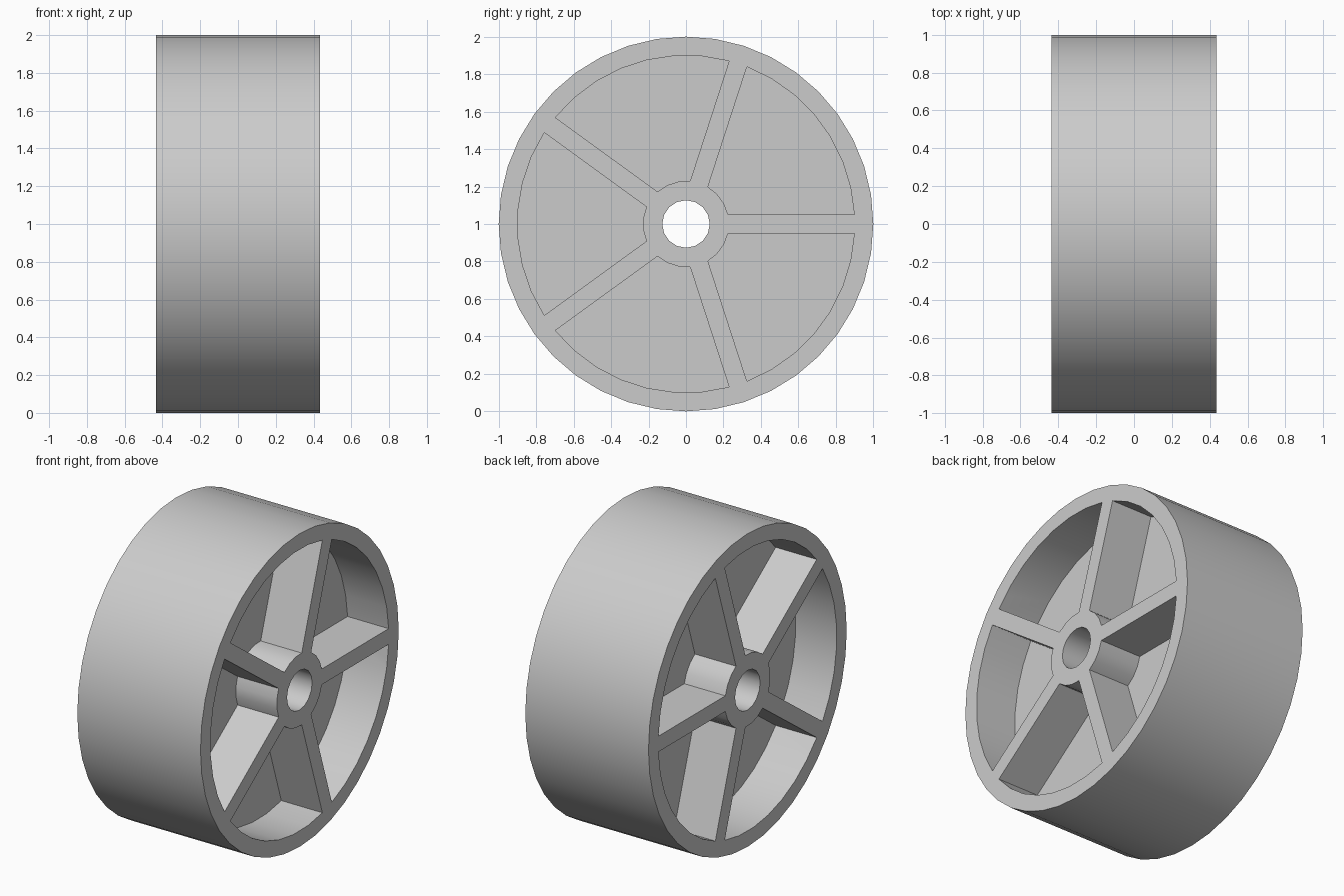
import bpy, bmesh
from math import sin, cos, asin, radians, pi

cube = bpy.data.objects.get("Cube")
if cube:
    bpy.data.objects.remove(cube, do_unlink=True)

HALF_WIDTH = 0.435
WEB_HALF = 0.145
RADIUS, RIM_INNER, HUB, BORE = 1.0, 0.9, 0.23, 0.127
SPOKE_HALF = 0.05
SPOKES = 5

grey = bpy.data.materials.new("light grey")
grey.use_nodes = True
colour = (0.6, 0.6, 0.6, 1)
grey.diffuse_color = colour
grey.node_tree.nodes["Principled BSDF"].inputs["Base Color"].default_value = colour


def arc(radius, start, end, steps):
    """Points (y, z) along an arc about the axle."""
    angles = [start + (end - start) * i / steps for i in range(steps + 1)]
    return [(radius * cos(a), radius * sin(a)) for a in angles]


def prism(bm, outline, x0, x1):
    """Extrude a closed (y, z) outline along the axle."""
    face = bm.faces.new([bm.verts.new((x0, y, z + RADIUS)) for y, z in outline])
    result = bmesh.ops.extrude_face_region(bm, geom=[face], use_keep_orig=True)
    moved = [v for v in result["geom"] if isinstance(v, bmesh.types.BMVert)]
    bmesh.ops.translate(bm, verts=moved, vec=(x1 - x0, 0, 0))


def make_object(name, bm):
    bmesh.ops.recalc_face_normals(bm, faces=bm.faces)
    mesh = bpy.data.meshes.new(name)
    bm.to_mesh(mesh)
    bm.free()
    mesh.materials.append(grey)
    obj = bpy.data.objects.new(name, mesh)
    bpy.context.collection.objects.link(obj)
    return obj


# Solid wheel body
bm = bmesh.new()
prism(bm, arc(RADIUS, 0, 2 * pi, 40)[:-1], -HALF_WIDTH, HALF_WIDTH)
wheel = make_object("wheel", bm)

# Axle bore
bm = bmesh.new()
prism(bm, arc(BORE, 0, 2 * pi, 16)[:-1], -1, 1)
bore = make_object("bore_cutter", bm)

# Pockets between the spokes, on both sides of the central web
bm = bmesh.new()
sector = 2 * pi / SPOKES
outer_gap, inner_gap = asin(SPOKE_HALF / RIM_INNER), asin(SPOKE_HALF / HUB)
for i in range(SPOKES):
    a, b = i * sector, (i + 1) * sector
    outline = arc(RIM_INNER, a + outer_gap, b - outer_gap, 7)
    outline += arc(HUB, b - inner_gap, a + inner_gap, 3)
    for side in (-1, 1):
        prism(bm, outline, side * WEB_HALF, side)
pockets = make_object("pocket_cutter", bm)

# Cut the body, then discard the cutters
bpy.context.view_layer.objects.active = wheel
for cutter in (bore, pockets):
    mod = wheel.modifiers.new("cut", 'BOOLEAN')
    mod.operation = 'DIFFERENCE'
    mod.solver = 'EXACT'
    mod.object = cutter
    bpy.ops.object.modifier_apply(modifier=mod.name)
    bpy.data.objects.remove(cutter, do_unlink=True)

# Smooth round walls with crisp edges
bpy.ops.object.select_all(action='DESELECT')
wheel.select_set(True)
bpy.ops.object.shade_smooth_by_angle(angle=radians(30))
